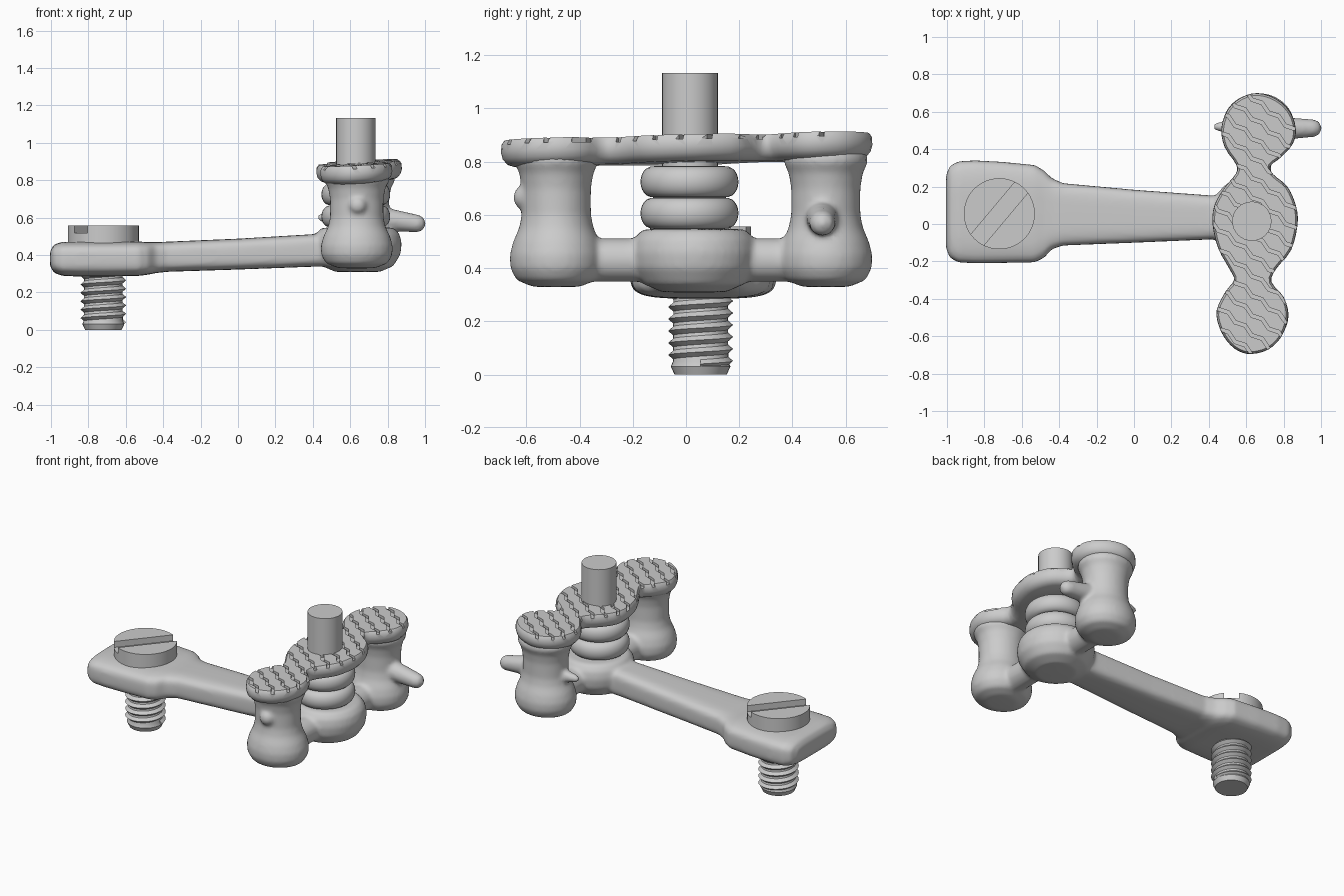
import bpy, bmesh, math
from mathutils import Vector

if "Cube" in bpy.data.objects:
    bpy.data.objects.remove(bpy.data.objects["Cube"])

def finish(name, bm, smooth=True):
    bmesh.ops.recalc_face_normals(bm, faces=bm.faces[:])
    me = bpy.data.meshes.new(name)
    bm.to_mesh(me)
    bm.free()
    ob = bpy.data.objects.new(name, me)
    bpy.context.collection.objects.link(ob)
    bpy.ops.object.select_all(action='DESELECT')
    ob.select_set(True)
    bpy.context.view_layer.objects.active = ob
    if smooth:
        bpy.ops.object.shade_smooth_by_angle(angle=math.radians(35))
    return ob

def loft(bm, rings):
    """Skin a list of equal-length point rings and cap both ends."""
    vs = [[bm.verts.new(p) for p in r] for r in rings]
    n = len(vs[0])
    for a, b in zip(vs, vs[1:]):
        for i in range(n):
            bm.faces.new((a[i], a[(i + 1) % n], b[(i + 1) % n], b[i]))
    bm.faces.new(vs[0])
    bm.faces.new(vs[-1])

def lathe(bm, x, y, prof, sx=1.0, n=40):
    loft(bm, [[(x + sx * r * math.cos(2 * math.pi * i / n), y + r * math.sin(2 * math.pi * i / n), z)
               for i in range(n)] for r, z in prof])

def capsule(bm, a, b, ra, rb, n=20):
    """Tapered rod with a rounded far end."""
    a, b = Vector(a), Vector(b)
    d = (b - a).normalized()
    u = d.orthogonal().normalized()
    w = d.cross(u)
    stations = [(a, ra)] + [(b + d * rb * math.sin(t), max(rb * math.cos(t), 0.004))
                            for t in [k * math.pi / 12 for k in range(7)]]
    loft(bm, [[c + r * (u * math.cos(2 * math.pi * i / n) + w * math.sin(2 * math.pi * i / n))
               for i in range(n)] for c, r in stations])

def cut(ob, cutter):
    m = ob.modifiers.new("cut", 'BOOLEAN')
    m.operation = 'DIFFERENCE'
    m.solver = 'EXACT'
    m.object = cutter
    cutter.hide_render = True
    cutter.hide_set(True)

# Cast body: arm with pad, hub, posts and pegs fused by a voxel remesh
bm = bmesh.new()
def section(x, y0, y1, z0, z1, n=40, e=0.5):
    pts = []
    for i in range(n):
        c, s = math.cos(2 * math.pi * i / n), math.sin(2 * math.pi * i / n)
        pts.append((x, (y0 + y1) / 2 + (y1 - y0) / 2 * math.copysign(abs(c) ** e, c),
                    (z0 + z1) / 2 + (z1 - z0) / 2 * math.copysign(abs(s) ** e, s)))
    return pts
loft(bm, [section(*s) for s in [
    (-1.005, -.13, .26, .34, .42), (-.985, -.18, .31, .305, .455), (-.94, -.205, .335, .288, .47),
    (-.85, -.21, .34, .285, .472), (-.7, -.208, .332, .285, .472), (-.53, -.205, .315, .288, .472),
    (-.48, -.18, .285, .295, .468), (-.44, -.135, .245, .303, .468), (-.38, -.115, .218, .31, .471),
    (0, -.10, .183, .322, .487), (.42, -.082, .152, .338, .512), (.6, -.08, .15, .34, .51)]])
post = [(.02, .328), (.09, .33), (.15, .355), (.173, .40), (.175, .45), (.162, .50), (.14, .55),
        (.13, .60), (.13, .70), (.14, .76), (.16, .80), (.15, .84)]
lathe(bm, .635, -.487, post, 1.1)
lathe(bm, .665, .525, post, 1.1)
lathe(bm, .64, .03, [(.02, .308), (.12, .31), (.19, .34), (.228, .40), (.236, .46), (.225, .51),
                     (.195, .545), (.02, .55)])
capsule(bm, (.64, -.48, .43), (.655, .5, .43), .082, .082)
capsule(bm, (.72, .51, .60), (.955, .512, .568), .068, .048)
capsule(bm, (.58, .52, .60), (.45, .52, .60), .05, .025)
capsule(bm, (.64, -.5, .66), (.64, -.60, .665), .085, .05)
body = finish("cast_arm_and_posts", bm)
m = body.modifiers.new("fuse", 'REMESH')
m.mode = 'VOXEL'
m.voxel_size = 0.013
m.use_smooth_shade = True
m = body.modifiers.new("soften", 'SMOOTH')
m.factor = 0.5
m.iterations = 5

# Top plate: three-lobed outline, rounded below, tilted flat top
def top_z(x, y):
    return .892 + .05 * (x - .64) + .02 * y
right = [(.63, -.695), (.72, -.67), (.79, -.60), (.825, -.49), (.80, -.39), (.735, -.31), (.76, -.24),
         (.84, -.14), (.875, 0), (.865, .10), (.82, .20), (.745, .265), (.73, .31), (.79, .36),
         (.85, .43), (.865, .51), (.835, .60), (.76, .67)]
left = [(.66, .70), (.57, .675), (.50, .61), (.467, .51), (.485, .41), (.545, .32), (.545, .27),
        (.48, .19), (.43, .10), (.42, 0), (.45, -.13), (.51, -.24), (.535, -.30), (.49, -.36),
        (.442, -.46), (.455, -.55), (.50, -.63), (.56, -.68)]
ctrl = [Vector(p) for p in right + left]
outline = []
for i in range(len(ctrl)):
    p0, p1, p2, p3 = (ctrl[(i + k - 1) % len(ctrl)] for k in range(4))
    for t in (0, 1 / 3, 2 / 3):
        outline.append(.5 * (2 * p1 + (p2 - p0) * t + (2 * p0 - 5 * p1 + 4 * p2 - p3) * t * t
                             + (3 * p1 - p0 - 3 * p2 + p3) * t ** 3))
rings = []
for drop, inset in [(.098, .05), (.09, .025), (.07, .007), (.045, 0), (.015, .002), (0, .012)]:
    ring = []
    for i, p in enumerate(outline):
        t = (outline[(i + 1) % len(outline)] - outline[i - 1]).normalized()
        q = p + Vector((-t.y, t.x)) * inset
        ring.append((q.x, q.y, top_z(q.x, q.y) - drop))
    rings.append(ring)
bm = bmesh.new()
loft(bm, rings)
plate = finish("top_plate", bm)

# Stepped diagonal grooves in the top plate
bm = bmesh.new()
for k in range(16):
    x, y = .36, -.70 + k * .105
    path = []
    for j in range(13):
        path.append((x, y))
        dx, dy = ((.055, -.018), (.035, -.052))[j % 2]
        x, y = x + dx, y + dy
    loft(bm, [[(px + ox, py + oy, top_z(px, py) + oz) for ox, oy, oz in
               [(-.005, -.008, -.018), (.005, .008, -.018), (.005, .008, .05), (-.005, -.008, .05)]]
              for px, py in path])
cut(plate, finish("groove_cutter", bm, False))

# Pin and the two rounded collars
bm = bmesh.new()
lathe(bm, .63, .015, [(.105, .5), (.105, 1.132)], n=32)
finish("pin", bm)
for name, zc in (("lower_collar", .606), ("upper_collar", .724)):
    bm = bmesh.new()
    lathe(bm, .63, .013, [(.128 + .056 * max(math.cos(a), 0) ** .8, zc + .059 * math.sin(a))
                          for a in [math.pi * (k / 12 - .5) for k in range(13)]], n=40)
    finish(name, bm)

# Slotted screw head
SX, SY = -.72, .055
bm = bmesh.new()
lathe(bm, SX, SY, [(.19, .45), (.19, .557)], n=48)
head = finish("screw_head", bm)
bm = bmesh.new()
bmesh.ops.create_cube(bm, size=1)
slot = finish("slot_cutter", bm, False)
slot.scale = (.6, .09, .08)
slot.location = (SX, SY, .557)
slot.rotation_euler = (0, 0, math.radians(50))
cut(head, slot)

# Screw shank with helical thread
bm = bmesh.new()
lathe(bm, SX, SY, [(.098, 0), (.112, .03), (.104, .05), (.101, .46)], n=32)
seg, pitch, turns = 32, .045, 6
def helix(r, z0):
    return [bm.verts.new((SX + r * math.cos(2 * math.pi * i / seg), SY + r * math.sin(2 * math.pi * i / seg),
                          z0 + pitch * i / seg)) for i in range(seg * turns + 1)]
lower, crest, upper = helix(.097, .018), helix(.122, .040), helix(.097, .062)
for i in range(seg * turns):
    bm.faces.new((lower[i], lower[i + 1], crest[i + 1], crest[i]))
    bm.faces.new((crest[i], crest[i + 1], upper[i + 1], upper[i]))
    bm.faces.new((upper[i], upper[i + 1], lower[i + 1], lower[i]))
for i in (0, -1):
    bm.faces.new((lower[i], crest[i], upper[i]))
finish("screw_shank", bm)
